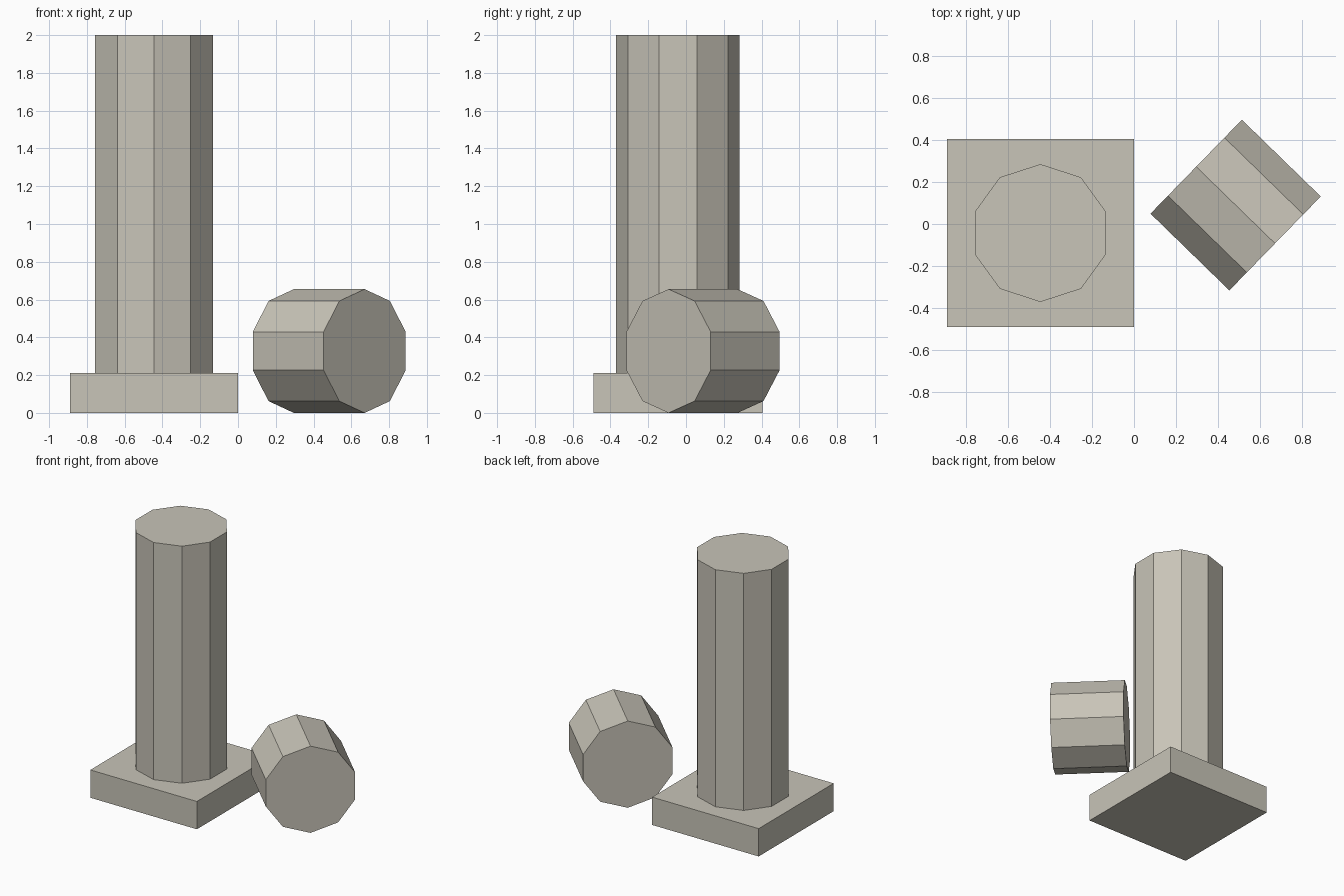
import bpy
import math
from mathutils import Vector

cube = bpy.data.objects.get("Cube")
if cube:
    bpy.data.objects.remove(cube, do_unlink=True)

# Single stone colour
stone = bpy.data.materials.new("warm_grey_stone")
stone.use_nodes = True
colour = (0.58, 0.555, 0.48, 1)
stone.diffuse_color = colour
stone.node_tree.nodes["Principled BSDF"].inputs["Base Color"].default_value = colour

SIDES = 10
RADIUS = 0.3275


def finish(name):
    obj = bpy.context.object
    obj.name = name
    obj.data.name = name
    obj.data.materials.append(stone)
    return obj


def shaft(name, centre, length, axis):
    """Ten-sided cylinder along an axis, with one corner pointing up or back."""
    bpy.ops.mesh.primitive_cylinder_add(
        vertices=SIDES, radius=RADIUS, depth=length, location=centre)
    obj = finish(name)
    obj.rotation_euler = Vector(axis).to_track_quat("Z", "Y").to_euler()
    return obj


# Square plinth
bpy.ops.mesh.primitive_cube_add(size=1, location=(-0.445, -0.043, 0.105))
finish("plinth").scale = (0.89, 0.895, 0.21)

# Standing column on the plinth
shaft("column", (-0.445, -0.043, 1.105), 1.79, (0, 0, 1))

# Fallen column drum lying on its side
shaft("fallen_drum", (0.483, 0.09, RADIUS), 0.523, (0.375, -0.365, 0))
